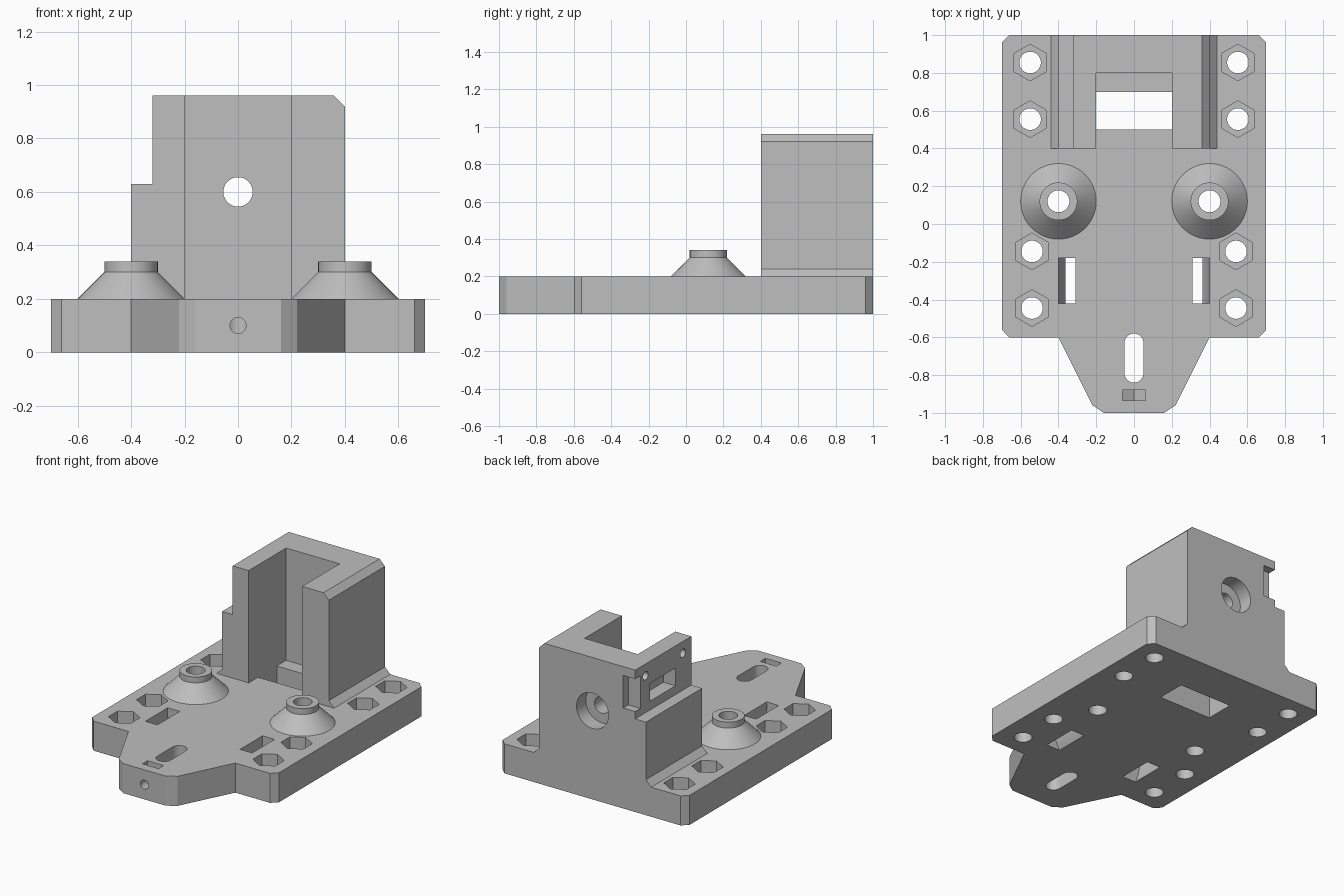
import bpy, bmesh, math

cube = bpy.data.objects.get("Cube")
if cube:
    bpy.data.objects.remove(cube, do_unlink=True)

grey = bpy.data.materials.new("plain_grey")
grey.use_nodes = True
grey.diffuse_color = (0.52, 0.52, 0.52, 1)
grey.node_tree.nodes["Principled BSDF"].inputs["Base Color"].default_value = (0.52, 0.52, 0.52, 1)


def prism(name, points, axis, lo, hi, top_points=None):
    """Extrude a 2D profile along an axis, optionally tapering to other points."""
    place = {"X": lambda u, v, w: (w, u, v),
             "Y": lambda u, v, w: (u, w, v),
             "Z": lambda u, v, w: (u, v, w)}[axis]
    bm = bmesh.new()
    bottom = [bm.verts.new(place(u, v, lo)) for u, v in points]
    top = [bm.verts.new(place(u, v, hi)) for u, v in (top_points or points)]
    bm.faces.new(bottom)
    bm.faces.new(top)
    for i in range(len(bottom)):
        j = (i + 1) % len(bottom)
        bm.faces.new((bottom[i], bottom[j], top[j], top[i]))
    bmesh.ops.recalc_face_normals(bm, faces=bm.faces)
    mesh = bpy.data.meshes.new(name)
    bm.to_mesh(mesh)
    bm.free()
    mesh.materials.append(grey)
    obj = bpy.data.objects.new(name, mesh)
    bpy.context.collection.objects.link(obj)
    return obj


def ring(cu, cv, r, n=48, turn=0.0):
    return [(cu + r * math.cos(turn + math.tau * i / n),
             cv + r * math.sin(turn + math.tau * i / n)) for i in range(n)]


def rect(u0, u1, v0, v1):
    return [(u0, v0), (u1, v0), (u1, v1), (u0, v1)]


def combine(target, tool, operation="DIFFERENCE"):
    """Apply a boolean and discard the tool."""
    tool.hide_render = True
    mod = target.modifiers.new(tool.name, "BOOLEAN")
    mod.object = tool
    mod.operation = operation
    mod.solver = "EXACT"
    bpy.ops.object.select_all(action="DESELECT")
    bpy.context.view_layer.objects.active = target
    target.select_set(True)
    bpy.ops.object.modifier_apply(modifier=mod.name)
    bpy.data.objects.remove(tool, do_unlink=True)


# Base plate with clipped corners and a tapered nose
half = [(0.16, -1), (0.22, -0.96), (0.40, -0.60), (0.66, -0.60),
        (0.70, -0.56), (0.70, 0.96), (0.66, 1)]
outline = half + [(-x, y) for x, y in reversed(half)]
body = prism("mounting_plate_body", outline, "Z", 0, 0.2)

# Upright block with stepped side and chamfered foot
block_profile = [(-0.49, 0.15), (0.49, 0.15), (0.40, 0.24), (0.40, 0.92),
                 (0.36, 0.96), (-0.32, 0.96), (-0.32, 0.63), (-0.40, 0.63),
                 (-0.40, 0.24)]
block = prism("upright_block", block_profile, "Y", 0.4, 1)
combine(block, prism("block_channel", rect(-0.2, 0.2, 0.3, 0.8), "Z", 0, 1.2))

# Bolt hole through the back wall with a counterbore
combine(block, prism("back_bolt_hole", ring(0, 0.6, 0.055), "Y", 0.7, 1.1))
combine(block, prism("back_counterbore", ring(0, 0.6, 0.12), "Y", 0.9, 1.1))

# Switch seat in the stepped side: corner notch, pocket and two screw holes
combine(block, prism("switch_notch", rect(0.945, 1.1, 0.68, 0.90), "X", -0.5, -0.23))
combine(block, prism("switch_pocket", rect(0.57, 0.84, 0.69, 0.81), "X", -0.5, -0.23))
for y in (0.49, 0.89):
    combine(block, prism("switch_hole", ring(y, 0.88, 0.028, 24), "X", -0.5, -0.23))
combine(body, block, "UNION")

# Conical bosses with bored centres
for x in (-0.4, 0.4):
    combine(body, prism("boss_cone", ring(x, 0.12, 0.25, 64), "Z", 0.15, 0.3,
                        ring(x, 0.12, 0.1, 64)), "UNION")
    combine(body, prism("boss_collar", ring(x, 0.12, 0.1, 64), "Z", 0.25, 0.34), "UNION")
    combine(body, prism("boss_bore", ring(x, 0.12, 0.058), "Z", -0.1, 0.5))

# Bolt holes with hexagonal nut pockets
for side in (-1, 1):
    for x, y in ((0.55, 0.855), (0.55, 0.555), (0.54, -0.145), (0.54, -0.445)):
        combine(body, prism("plate_bolt_hole", ring(side * x, y, 0.057), "Z", -0.1, 0.3))
        combine(body, prism("plate_nut_pocket", ring(side * x, y, 0.097, 6, math.pi / 2),
                            "Z", 0.1, 0.3))

# Curved strap slots
heights = [-0.05 + 0.025 * i for i in range(13)]
for side in (-1, 1):
    def arc(r):
        return [(side * math.sqrt(r * r - (z - 0.17) ** 2), z) for z in heights]
    combine(body, prism("strap_slot", arc(0.401) + arc(0.311)[::-1], "Y", -0.42, -0.18))

# Rectangular window in the channel floor
combine(body, prism("floor_window", rect(-0.2, 0.2, 0.5, 0.7), "Z", -0.1, 0.21))

# Rounded slot in the nose
n = 16
slot = [(0.05 * math.cos(math.pi * i / n), -0.63 + 0.05 * math.sin(math.pi * i / n))
        for i in range(n + 1)]
slot += [(-x, -1.42 - y) for x, y in slot]
combine(body, prism("nose_slot", slot, "Z", -0.1, 0.3))

# Nose screw hole and upright nut trap
combine(body, prism("nose_screw_hole", ring(0, 0.1, 0.03, 32), "Y", -1.1, -0.7))
trap = [(-0.06, 0.3), (-0.06, 0.065), (0, 0.03), (0.06, 0.065), (0.06, 0.3)]
combine(body, prism("nose_nut_trap", trap, "Y", -0.935, -0.88))

# Smooth round walls, keep hard edges
bpy.ops.object.select_all(action="DESELECT")
bpy.context.view_layer.objects.active = body
body.select_set(True)
bpy.ops.object.shade_smooth_by_angle(angle=math.radians(25))
